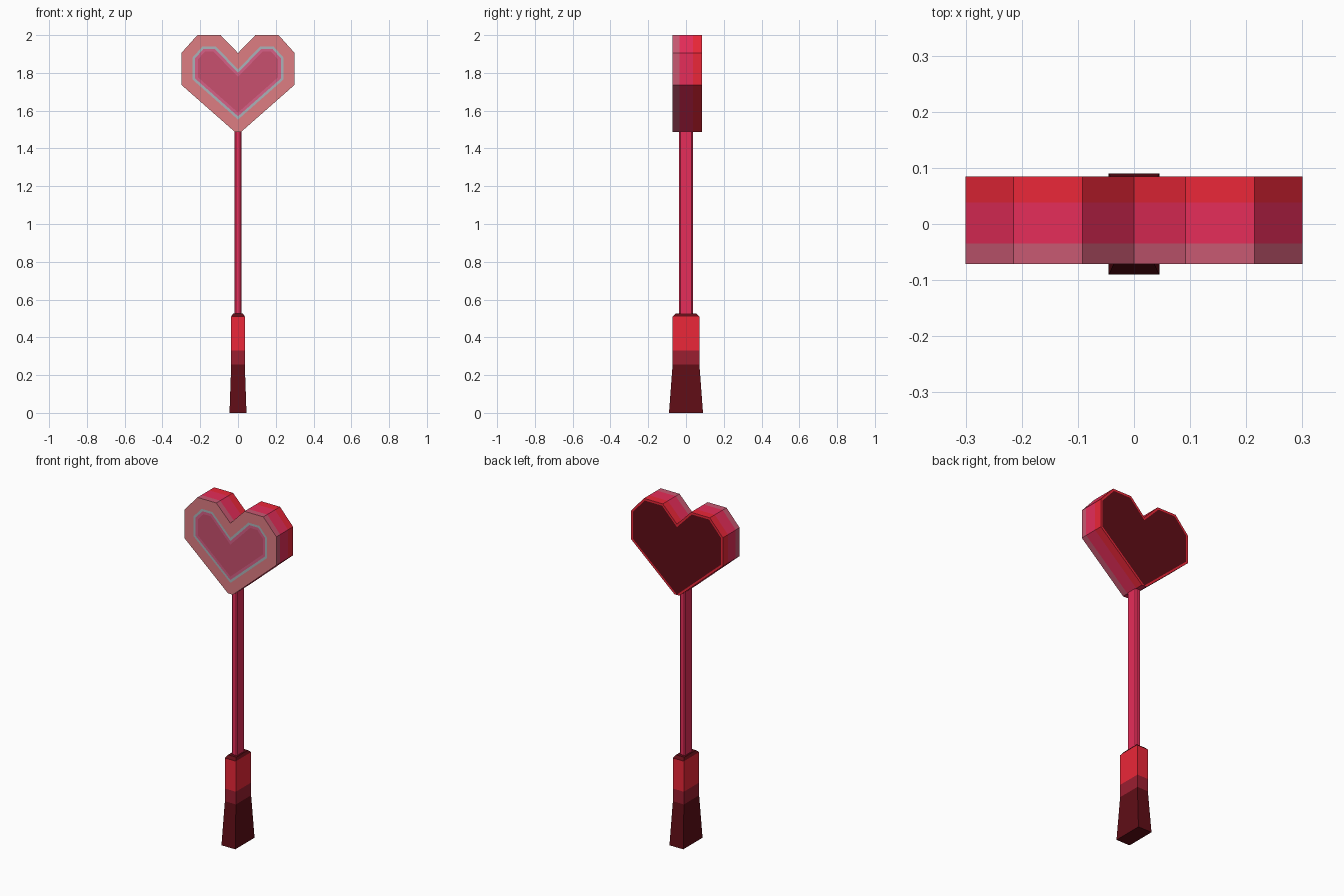
import bpy, bmesh

if "Cube" in bpy.data.objects:
    bpy.data.objects.remove(bpy.data.objects["Cube"])


def material(name, rgb):
    m = bpy.data.materials.new(name)
    m.diffuse_color = (*rgb, 1)
    m.use_nodes = True
    m.node_tree.nodes["Principled BSDF"].inputs["Base Color"].default_value = m.diffuse_color
    return m


RED = material("red", (0.83, 0.02, 0.04))
PINK = material("pink", (0.79, 0.026, 0.10))
PALE = material("pale_pink", (0.58, 0.10, 0.17))
SALMON = material("salmon", (0.73, 0.205, 0.223))
GREY = material("grey_line", (0.40, 0.45, 0.48))
ROSE = material("rose", (0.68, 0.115, 0.24))
CENTRE = material("heart_centre", (0.58, 0.08, 0.156))
DARK = material("dark_red", (0.115, 0.004, 0.008))
MID = material("mid_red", (0.33, 0.013, 0.03))


def finish(name, bm, mats):
    bmesh.ops.recalc_face_normals(bm, faces=bm.faces[:])
    me = bpy.data.meshes.new(name)
    bm.to_mesh(me)
    bm.free()
    for m in mats:
        me.materials.append(m)
    ob = bpy.data.objects.new(name, me)
    bpy.context.collection.objects.link(ob)
    return ob


def loft(name, rings, band_index, cap_index, mats):
    """Skin a stack of equal-length rings; returns an open bmesh plus its caps."""
    bm = bmesh.new()
    vs = [[bm.verts.new(p) for p in r] for r in rings]
    n = len(vs[0])
    for k, (a, b) in enumerate(zip(vs, vs[1:])):
        for i in range(n):
            j = (i + 1) % n
            bm.faces.new((a[i], a[j], b[j], b[i])).material_index = band_index[k]
    caps = [bm.faces.new(vs[0]), bm.faces.new(vs[-1])]
    for c, i in zip(caps, cap_index):
        c.material_index = i
    bmesh.ops.recalc_face_normals(bm, faces=bm.faces[:])
    return bm, caps


# Heart head: mirrored outline, three colour bands through its depth
half = [(0.092, 2.0), (0.215, 2.0), (0.30, 1.905), (0.30, 1.737)]
outline = [(0, 1.905)] + half + [(0, 1.473)] + [(-x, z) for x, z in reversed(half)]
heart_mats = [PALE, PINK, RED, SALMON, GREY, ROSE, CENTRE, DARK]
rings = [[(x, y, z) for x, z in outline] for y in (-0.071, -0.035, 0.038, 0.085)]
bm, (front, back) = loft("heart", rings, (0, 1, 2), (3, 2), heart_mats)


def inset(face, width, inner_index):
    bmesh.ops.inset_region(bm, faces=[face], thickness=width, use_even_offset=True)
    face.material_index = inner_index


# Nested outlines on the front, dark panel on the back
for width, index in ((0.06, 4), (0.013, 5), (0.015, 6)):
    inset(front, width, index)
inset(back, 0.012, 7)

# Blunt the bottom tip
bmesh.ops.bisect_plane(bm, geom=bm.verts[:] + bm.edges[:] + bm.faces[:],
                       plane_co=(0, 0, 1.487), plane_no=(0, 0, 1), clear_inner=True)
for f in bmesh.ops.holes_fill(bm, edges=[e for e in bm.edges if e.is_boundary])["faces"]:
    f.material_index = 1
finish("heart_head", bm, heart_mats)


# Handle: flared grip, middle band, upper collar with bevelled top
def rectangle(x, y, z):
    return [(-x, -y, z), (x, -y, z), (x, y, z), (-x, y, z)]


handle_mats = [DARK, MID, RED]
sections = [(0.045, 0.09, 0), (0.036, 0.071, 0.255), (0.036, 0.071, 0.33),
            (0.036, 0.071, 0.51), (0.027, 0.055, 0.525)]
bm, _ = loft("handle", [rectangle(*s) for s in sections], (0, 1, 2, 0), (0, 0), handle_mats)
finish("handle", bm, handle_mats)

# Shaft: slim bar with chamfered corners
X, Y, C = 0.018, 0.036, 0.007
section = [(-X + C, -Y), (X - C, -Y), (X, -Y + C), (X, Y - C),
           (X - C, Y), (-X + C, Y), (-X, Y - C), (-X, -Y + C)]
bm, _ = loft("shaft", [[(x, y, z) for x, y in section] for z in (0.52, 1.50)],
             (0,), (0, 0), [PINK])
finish("shaft", bm, [PINK])
